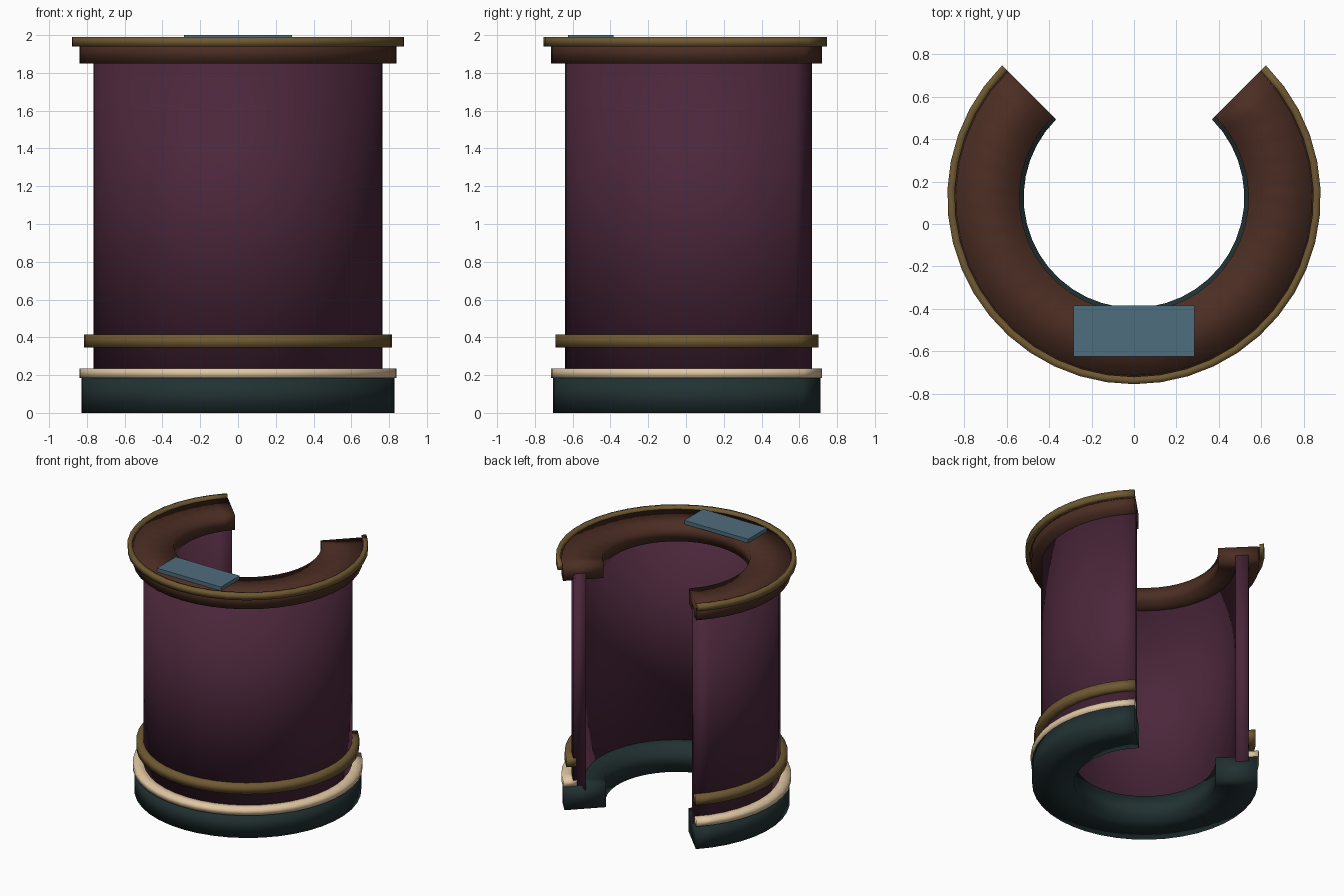
import bpy, bmesh
from math import cos, sin, radians

cube = bpy.data.objects.get("Cube")
if cube:
    bpy.data.objects.remove(cube, do_unlink=True)

CENTRE_Y = 0.125
STEPS = 32


def material(name, rgb):
    m = bpy.data.materials.new(name)
    m.use_nodes = True
    m.diffuse_color = (*rgb, 1)
    m.node_tree.nodes["Principled BSDF"].inputs["Base Color"].default_value = (*rgb, 1)
    return m


purple = material("dark plum", (0.070, 0.020, 0.043))
brown = material("dark brown", (0.072, 0.027, 0.017))
gold = material("antique gold", (0.160, 0.100, 0.032))
cream = material("cream", (0.75, 0.57, 0.36))
teal = material("dark teal", (0.016, 0.031, 0.032))
blue = material("slate blue", (0.078, 0.153, 0.205))


def finish(name, bm, mat, smooth):
    bmesh.ops.recalc_face_normals(bm, faces=bm.faces)
    for f in bm.faces:
        f.smooth = smooth
    mesh = bpy.data.meshes.new(name)
    bm.to_mesh(mesh)
    bm.free()
    mesh.materials.append(mat)
    obj = bpy.data.objects.new(name, mesh)
    bpy.context.collection.objects.link(obj)
    return obj


def open_ring(name, inner, outer, bottom, top, mat):
    """Rectangular section swept three quarters round, open at the back."""
    bm = bmesh.new()
    section = [(inner, bottom), (outer, bottom), (outer, top), (inner, top)]
    loops = []
    for i in range(STEPS + 1):
        a = radians(135 + 270 * i / STEPS)
        loops.append([bm.verts.new((r * cos(a), CENTRE_Y + r * sin(a), z)) for r, z in section])
    for a, b in zip(loops, loops[1:]):
        for k in range(4):
            n = (k + 1) % 4
            bm.faces.new((a[k], a[n], b[n], b[k]))
    bm.faces.new(loops[0])
    bm.faces.new(loops[-1])
    return finish(name, bm, mat, True)


# Base, wall and counter
open_ring("base_plinth", 0.52, 0.83, 0, 0.19, teal)
open_ring("curved_wall", 0.67, 0.765, 0.15, 1.90, purple)
open_ring("counter_top", 0.54, 0.84, 1.85, 1.97, brown)

# Trim bands
open_ring("base_trim", 0.735, 0.84, 0.185, 0.235, cream)
open_ring("wall_band", 0.73, 0.815, 0.345, 0.415, gold)
open_ring("counter_rim", 0.845, 0.88, 1.94, 1.99, gold)
open_ring("counter_rim_backing", 0.83, 0.85, 1.94, 1.965, brown)

# Flat pad on the front of the counter
bm = bmesh.new()
bmesh.ops.create_cube(bm, size=1)
bmesh.ops.scale(bm, vec=(0.57, 0.24, 0.03), verts=bm.verts)
bmesh.ops.translate(bm, vec=(0, -0.505, 1.985), verts=bm.verts)
finish("counter_pad", bm, blue, False)
